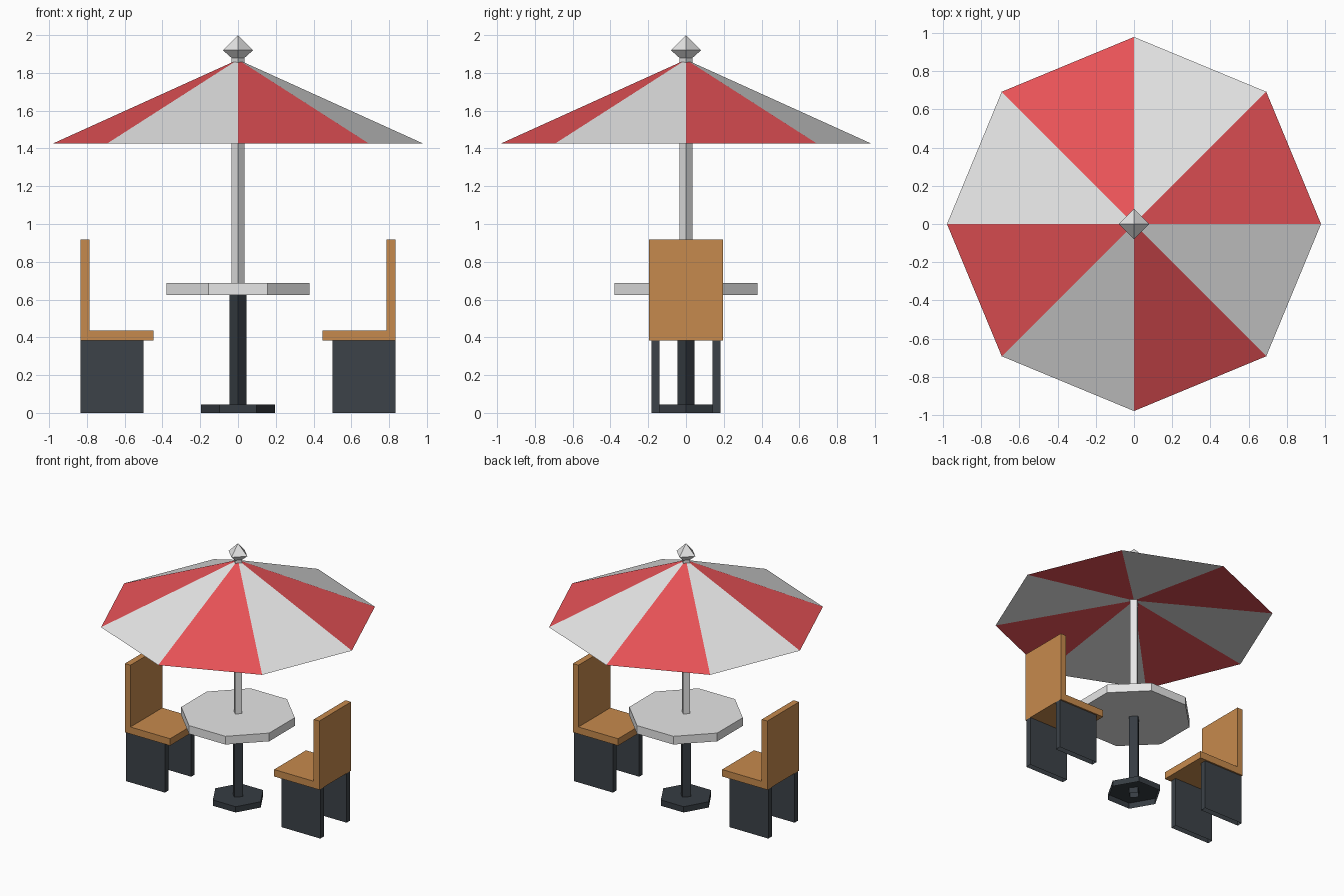
import bpy
import bmesh
from math import pi, cos, sin, floor, atan2
from mathutils import Vector

cube = bpy.data.objects.get("Cube")
if cube:
    bpy.data.objects.remove(cube, do_unlink=True)


def make_material(name, rgb):
    """Flat material from 0-255 display values."""
    linear = [((c / 255 + 0.055) / 1.055) ** 2.4 for c in rgb] + [1]
    mat = bpy.data.materials.new(name)
    mat.use_nodes = True
    mat.diffuse_color = linear
    mat.node_tree.nodes["Principled BSDF"].inputs["Base Color"].default_value = linear
    return mat


white = make_material("off white", (230, 230, 230))
red = make_material("canopy red", (234, 83, 88))
wood = make_material("wood", (198, 138, 77))
leg_grey = make_material("leg charcoal", (60, 66, 72))
stand_grey = make_material("stand charcoal", (54, 60, 66))


def add_object(name, bm, *mats):
    mesh = bpy.data.meshes.new(name)
    bm.to_mesh(mesh)
    bm.free()
    for mat in mats:
        mesh.materials.append(mat)
    obj = bpy.data.objects.new(name, mesh)
    bpy.context.collection.objects.link(obj)
    return obj


def lathe(sides, profile, turn=0.0, bottom=True):
    """Faceted solid from (radius, height) rings; radius 0 makes a tip."""
    bm = bmesh.new()
    rings = []
    for r, z in profile:
        count = sides if r else 1
        angles = [turn + 2 * pi * i / sides for i in range(count)]
        rings.append([bm.verts.new((r * cos(a), r * sin(a), z)) for a in angles])
    for low, high in zip(rings, rings[1:]):
        for i in range(sides):
            j = (i + 1) % sides
            if len(low) == 1:
                bm.faces.new((low[0], high[j], high[i]))
            elif len(high) == 1:
                bm.faces.new((low[i], low[j], high[0]))
            else:
                bm.faces.new((low[i], low[j], high[j], high[i]))
    if bottom:
        bm.faces.new(rings[0][::-1])
    if len(rings[-1]) > 1:
        bm.faces.new(rings[-1])
    return bm


def box(name, mat, low, high, bottom=True):
    bm = bmesh.new()
    low, high = Vector(low), Vector(high)
    bmesh.ops.create_cube(bm, size=1)
    bmesh.ops.scale(bm, vec=high - low, verts=bm.verts)
    bmesh.ops.translate(bm, vec=(low + high) / 2, verts=bm.verts)
    if not bottom:
        base = min(bm.faces, key=lambda f: f.calc_center_median().z)
        bmesh.ops.delete(bm, geom=[base], context="FACES_ONLY")
    return add_object(name, bm, mat)


# Stand: hollow hexagonal foot and square post, both open below
add_object("stand_foot", lathe(6, [(0.195, 0), (0.195, 0.045)], bottom=False), stand_grey)
add_object("stand_post", lathe(4, [(0.045, 0), (0.045, 0.63)], bottom=False), stand_grey)

# Octagonal table top with a flat side to the front
table_r = 0.378 / cos(pi / 8)
add_object("table_top", lathe(8, [(table_r, 0.623), (table_r, 0.687)], pi / 8), white)

# Umbrella pole and finial
add_object("umbrella_pole", lathe(4, [(0.035, 0.68), (0.035, 1.88)]), white)
add_object("finial", lathe(4, [(0.035, 1.88), (0.08, 1.92), (0, 2.0)]), white)

# Canopy: steep outer cone over a shallow lining, with alternating panels
canopy = lathe(8, [(0, 1.58), (0.978, 1.427), (0, 1.87)], bottom=False)
for face in canopy.faces:
    c = face.calc_center_median()
    face.material_index = floor(atan2(c.y, c.x) / (pi / 4)) % 2
add_object("canopy", canopy, red, white)

# Two chairs facing the table
for side, label in ((1, "left"), (-1, "right")):
    def chair_box(part, mat, x0, x1, y0, y1, z0, z1, bottom=True):
        xs = sorted((side * x0, side * x1))
        box(f"{label}_chair_{part}", mat, (xs[0], y0, z0), (xs[1], y1, z1), bottom)

    chair_box("seat", wood, 0.447, 0.787, -0.195, 0.195, 0.383, 0.437)
    chair_box("back", wood, 0.787, 0.835, -0.195, 0.195, 0.383, 0.917)
    chair_box("front_leg_panel", leg_grey, 0.5, 0.835, -0.183, -0.14, 0, 0.383, False)
    chair_box("rear_leg_panel", leg_grey, 0.5, 0.835, 0.14, 0.183, 0, 0.383, False)
